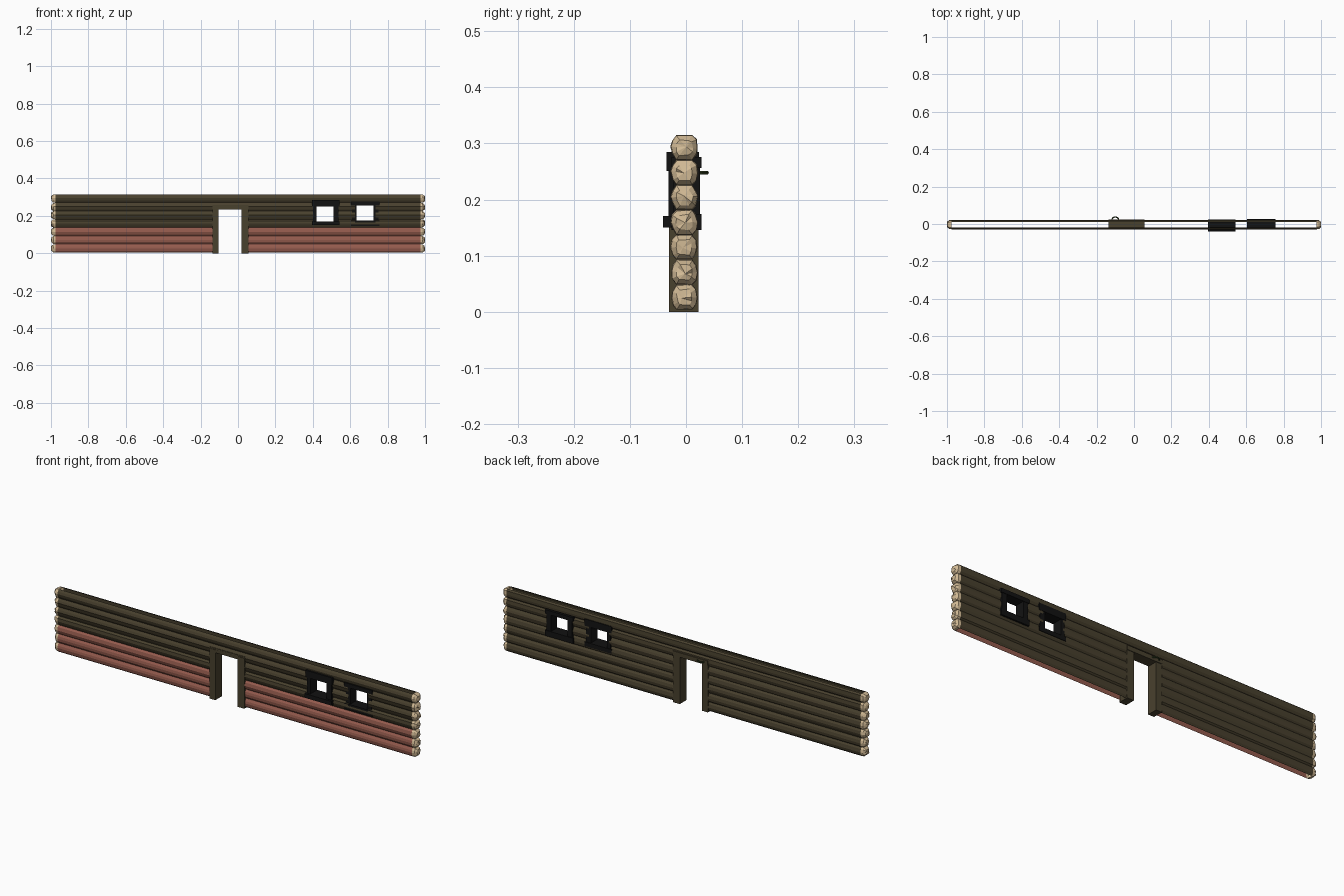
import bpy, bmesh, math, random
from mathutils import Vector

if "Cube" in bpy.data.objects:
    bpy.data.objects.remove(bpy.data.objects["Cube"])

random.seed(4)


def mat(name, rgb):
    m = bpy.data.materials.new(name)
    m.diffuse_color = (*rgb, 1)
    m.use_nodes = True
    m.node_tree.nodes["Principled BSDF"].inputs["Base Color"].default_value = m.diffuse_color
    return m


BARK = mat("dark bark", (0.066, 0.052, 0.027))
RED = mat("red brown paint", (0.30, 0.105, 0.075))
TAN = mat("cut wood", (0.64, 0.49, 0.30))
BLACK = mat("black wood", (0.006, 0.006, 0.006))
GREEN = mat("dark green metal", (0.03, 0.05, 0.015))


def finish(bm, name, mats):
    me = bpy.data.meshes.new(name)
    bm.to_mesh(me)
    bm.free()
    for m in mats:
        me.materials.append(m)
    ob = bpy.data.objects.new(name, me)
    bpy.context.collection.objects.link(ob)
    return ob


def add_box(bm, x0, x1, y0, y1, z0, z1):
    r = bmesh.ops.create_cube(bm, size=1)
    for v in r["verts"]:
        v.co = Vector(((x0 + x1) / 2 + v.co.x * (x1 - x0),
                       (y0 + y1) / 2 + v.co.y * (y1 - y0),
                       (z0 + z1) / 2 + v.co.z * (z1 - z0)))


# Log courses: seven stacked logs, each side is a faceted bulge
ROWS = 7
Z0, PITCH = 0.004, 0.0444
YC = -0.003
BULGE = [(0.0, 0.0145), (0.2, 0.0215), (0.5, 0.0245), (0.78, 0.022), (1.0, 0.0145)]
XB = 0.975


def side_profile(row, sign):
    pts = []
    for i, (t, w) in enumerate(BULGE):
        if 0 < i < len(BULGE) - 1:
            t += random.uniform(-0.06, 0.06)
            w += random.uniform(-0.0015, 0.001)
        pts.append((YC + sign * w, Z0 + PITCH * (row + t)))
    return pts


front = [side_profile(r, -1) for r in range(ROWS)]
back = [side_profile(r, 1) for r in range(ROWS)]

# Openings: x0, x1, z0, z1
DOOR = (-0.12, 0.036, -0.1, 0.245)
WIN_A = (0.41, 0.52, 0.163, 0.26)
WIN_B = (0.625, 0.735, 0.165, 0.266)


def cut_hole(bm, x0, x1, z0, z1):
    for co, no in (((x0, 0, 0), (1, 0, 0)), ((x1, 0, 0), (1, 0, 0)),
                   ((0, 0, z0), (0, 0, 1)), ((0, 0, z1), (0, 0, 1))):
        near = [f for f in bm.faces
                if min(v.co.x for v in f.verts) < x1 and max(v.co.x for v in f.verts) > x0
                and min(v.co.z for v in f.verts) < z1 and max(v.co.z for v in f.verts) > z0]
        geom = set(near)
        for f in near:
            geom.update(f.edges)
            geom.update(f.verts)
        bmesh.ops.bisect_plane(bm, geom=list(geom), plane_co=co, plane_no=no, dist=1e-6)
    inside = []
    for f in bm.faces:
        c = f.calc_center_median()
        if x0 < c.x < x1 and z0 < c.z < z1:
            inside.append(f)
    bmesh.ops.delete(bm, geom=inside, context="FACES")


def log_side(name, profiles, sign, mats):
    bm = bmesh.new()
    for pts in profiles:
        a = [bm.verts.new((-XB, y, z)) for y, z in pts]
        b = [bm.verts.new((XB, y, z)) for y, z in pts]
        for i in range(len(pts) - 1):
            q = (a[i], b[i], b[i + 1], a[i + 1])
            bm.faces.new(q if sign < 0 else q[::-1])
    for hole in (DOOR, WIN_A, WIN_B):
        cut_hole(bm, *hole)
    if len(mats) > 1:  # lowest three logs are painted
        for f in bm.faces:
            f.material_index = 1 if f.calc_center_median().z < Z0 + 3 * PITCH + 0.001 else 0
    return finish(bm, name, mats)


log_side("front_logs", front, -1, [BARK, RED])
log_side("back_logs", back, 1, [BARK])

# Rough-hewn log ends closing both ends of the wall
bm = bmesh.new()
for sx in (-1, 1):
    for r in range(ROWS):
        loop = front[r] + back[r][::-1]
        zc = Z0 + PITCH * (r + 0.5)
        rings = []
        for x, s, j in ((XB, 1.0, 0), (0.988, 0.95, 0.0015), (0.997, 0.6, 0.003)):
            rings.append([bm.verts.new((sx * (x + random.uniform(-j, j)),
                                        YC + (y - YC) * s + random.uniform(-j, j) / 2,
                                        zc + (z - zc) * s + random.uniform(-j, j) / 2))
                          for y, z in loop])
        n = len(loop)
        for p, q in zip(rings, rings[1:]):
            for i in range(n):
                k = (i + 1) % n
                bm.faces.new((p[i], p[k], q[k], q[i]))
        tip = bm.verts.new((sx * 1.0, YC + random.uniform(-.006, .006),
                            zc + random.uniform(-.006, .006)))
        for i in range(n):
            bm.faces.new((rings[-1][i], rings[-1][(i + 1) % n], tip))
bmesh.ops.recalc_face_normals(bm, faces=bm.faces[:])
# open shells: make sure the faces point outward along x
for f in bm.faces:
    c = f.calc_center_median()
    row = min(ROWS - 1, max(0, int((c.z - Z0) / PITCH)))
    core = Vector((math.copysign(0.96, c.x), YC, Z0 + PITCH * (row + 0.5)))
    if f.normal.dot(c - core) < 0:
        f.normal_flip()
finish(bm, "log_ends", [TAN])

# Door frame: two posts and a lintel
bm = bmesh.new()
add_box(bm, -0.136, -0.104, -0.03, 0.022, 0, 0.25)
add_box(bm, 0.019, 0.056, -0.03, 0.022, 0, 0.25)
add_box(bm, -0.136, 0.056, -0.028, 0.025, 0.235, 0.257)
finish(bm, "door_frame", [BARK])


# Window frames: stiles with slightly wider head and sill boards
def window(name, x0, x1, z0, z1, ox0, ox1, oz0, oz1, y0, y1, sill):
    bm = bmesh.new()
    e = 0.006
    add_box(bm, x0 + e, ox0, y0 + 0.004, y1 - 0.003, z0 + e, z1 - e)
    add_box(bm, ox1, x1 - e, y0 + 0.004, y1 - 0.003, z0 + e, z1 - e)
    add_box(bm, x0, x1, y0, y1, oz1, z1)
    add_box(bm, x0, x1, y0 - sill, y1, z0, oz0)
    finish(bm, name, [BLACK])


window("left_window_frame", 0.395, 0.543, 0.15, 0.285,
       0.42, 0.51, 0.171, 0.251, -0.035, 0.023, 0.006)
window("right_window_frame", 0.603, 0.757, 0.146, 0.276,
       0.634, 0.725, 0.174, 0.256, -0.026, 0.028, 0.0)

# Small iron ring on the back, above the door post
bpy.ops.mesh.primitive_torus_add(major_segments=14, minor_segments=6, major_radius=0.019,
                                 minor_radius=0.0035, location=(-0.1, 0.019, 0.248))
ring = bpy.context.object
ring.name = "iron_ring"
ring.data.materials.append(GREEN)
